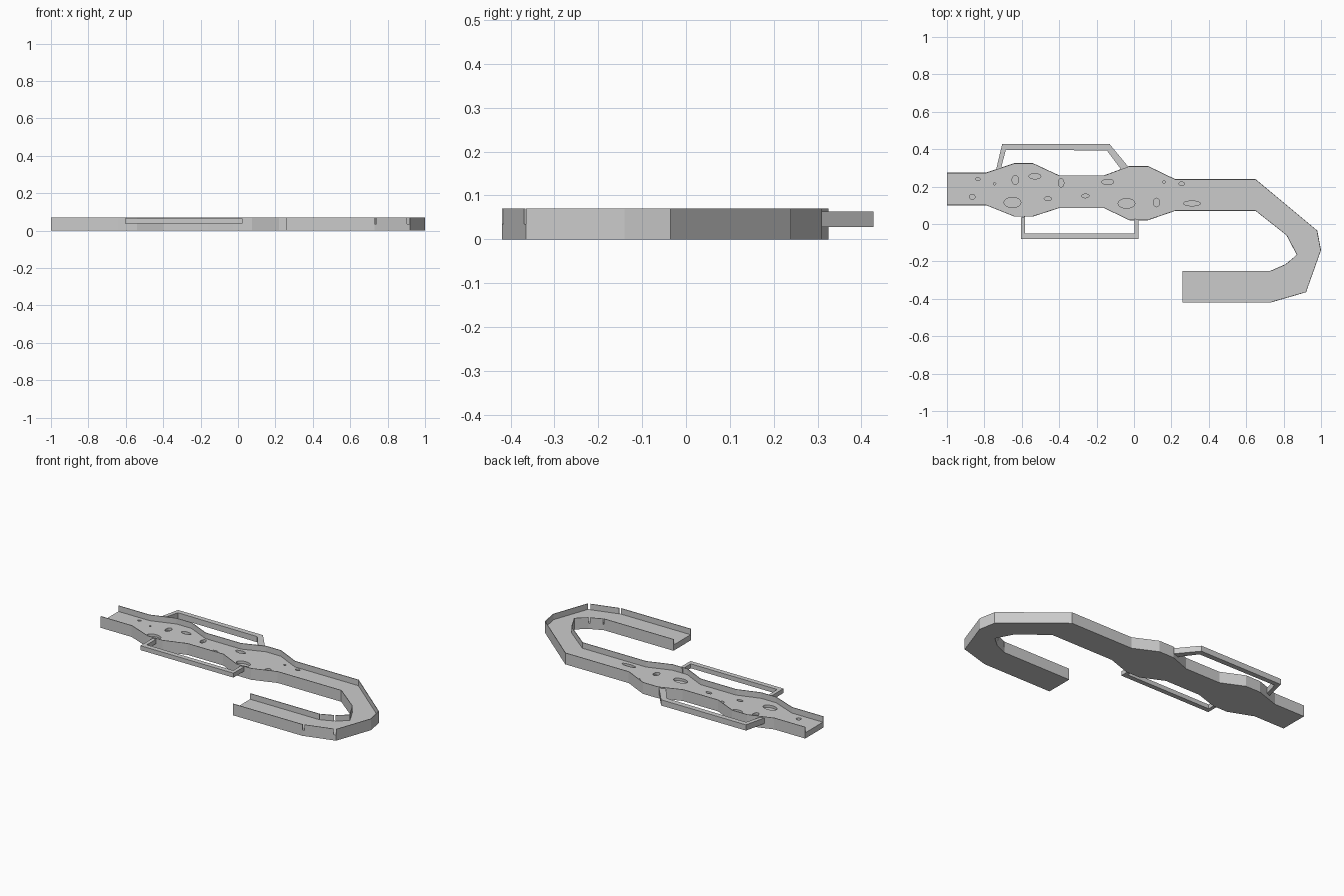
import bpy, bmesh, math
from mathutils import Vector

if "Cube" in bpy.data.objects:
    bpy.data.objects.remove(bpy.data.objects["Cube"])

FLOOR, RIM = 0.035, 0.07

# Matching points along the two edges of the winding channel
outer = [(-1, .275), (-.79, .275), (-.64, .325), (-.54, .325), (-.40, .26),
         (-.16, .26), (-.025, .31), (.075, .31), (.22, .24), (.65, .24),
         (.98, -.035), (1, -.14), (.92, -.365), (.73, -.42), (.26, -.42)]
inner = [(-1, .10), (-.79, .10), (-.64, .04), (-.54, .04), (-.40, .085),
         (-.16, .085), (-.025, .02), (.075, .02), (.22, .07), (.65, .07),
         (.815, -.06), (.87, -.165), (.81, -.215), (.73, -.25), (.26, -.25)]


def make_object(name, bm):
    bmesh.ops.recalc_face_normals(bm, faces=bm.faces)
    mesh = bpy.data.meshes.new(name)
    bm.to_mesh(mesh)
    bm.free()
    obj = bpy.data.objects.new(name, mesh)
    bpy.context.collection.objects.link(obj)
    return obj


def ribbon(name, left, right, z0, z1):
    """Closed strip of rectangular section between two matching edges."""
    bm = bmesh.new()
    rings = [[bm.verts.new((*p, z)) for p, z in ((a, z0), (b, z0), (b, z1), (a, z1))]
             for a, b in zip(left, right)]
    for r, s in zip(rings, rings[1:]):
        for k in range(4):
            bm.faces.new((r[k], r[(k + 1) % 4], s[(k + 1) % 4], s[k]))
    bm.faces.new(rings[0])
    bm.faces.new(rings[-1][::-1])
    return make_object(name, bm)


def wall(name, path, across):
    """Thin upright rim, with narrow slots at both ends of the hook's bend piece."""
    def inset(i):
        p, q = Vector(path[i]), Vector(across[i])
        return p + (q - p).normalized() * 0.004
    spans = [(path[:13], [inset(i) for i in range(13)])]
    a, b, ia, ib = Vector(path[12]), Vector(path[13]), inset(12), inset(13)
    spans.append(([a.lerp(b, .08), a.lerp(b, .94)], [ia.lerp(ib, .08), ia.lerp(ib, .94)]))
    spans.append((path[13:], [inset(13), inset(14)]))
    for n, (p, q) in enumerate(spans):
        ribbon(f"{name}_{n + 1}", p, q, FLOOR, RIM)


# Channel floor and its two rims
floor = ribbon("channel_floor", outer, inner, 0, FLOOR)
wall("outer_wall", outer, inner)
wall("inner_wall", inner, outer)

# Oval pits in the floor: x, y, half width, half depth
pits = [(-.65, .115, .045, .027), (-.635, .235, .017, .025), (-.53, .255, .032, .014),
        (-.39, .22, .015, .023), (-.46, .135, .02, .01), (-.26, .15, .02, .01),
        (-.14, .225, .032, .014), (-.04, .11, .045, .026), (.12, .115, .017, .023),
        (.31, .11, .045, .013), (.255, .215, .014, .01), (.16, .225, .007, .006),
        (-.865, .145, .015, .014), (-.835, .24, .012, .007), (-.745, .215, .006, .006)]
bm = bmesh.new()
for x, y, rx, ry in pits:
    made = bmesh.ops.create_cone(bm, cap_ends=True, segments=20, radius1=1, radius2=1, depth=1)
    bmesh.ops.scale(bm, vec=(rx, ry, 0.04), verts=made["verts"])
    bmesh.ops.translate(bm, vec=(x, y, 0.04), verts=made["verts"])
cutter = make_object("pit_cutter", bm)
cutter.hide_render = True
cutter.hide_set(True)
cut = floor.modifiers.new("pits", "BOOLEAN")
cut.operation = "DIFFERENCE"
cut.solver = "EXACT"
cut.object = cutter

# Side bypass bars
ribbon("back_bypass", [(-.737, .292), (-.705, .427), (-.13, .427), (-.03, .305)],
       [(-.71, .302), (-.685, .397), (-.145, .393), (-.07, .293)], .028, .063)
ribbon("front_bypass", [(-.605, .035), (-.605, -.08), (.025, -.08), (.025, .022)],
       [(-.583, .04), (-.583, -.05), (.003, -.05), (.003, .03)], .038, .065)
